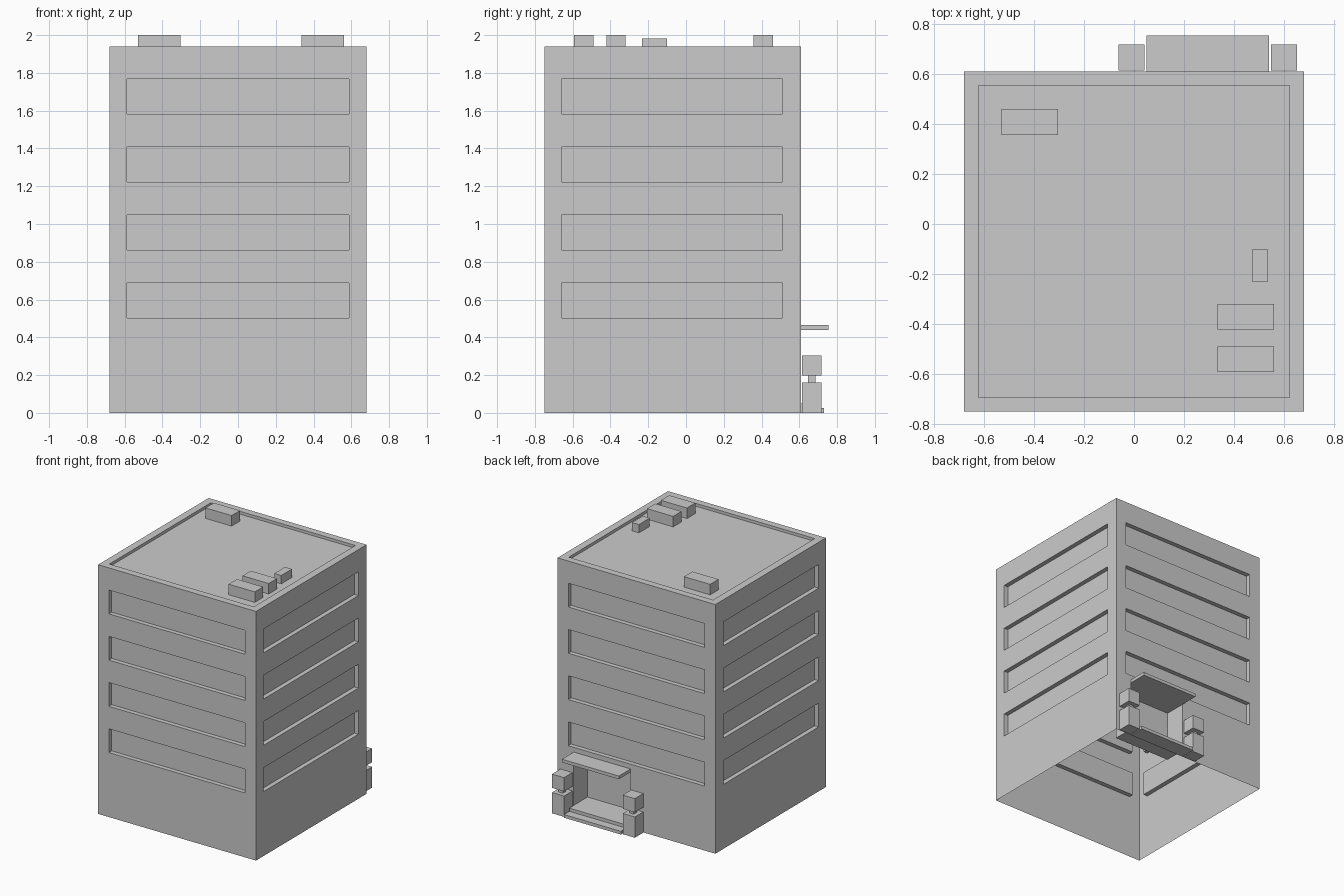
import bpy, bmesh
from mathutils import Vector

if "Cube" in bpy.data.objects:
    bpy.data.objects.remove(bpy.data.objects["Cube"])


def finish(bm, name):
    mesh = bpy.data.meshes.new(name)
    bm.to_mesh(mesh)
    bm.free()
    obj = bpy.data.objects.new(name, mesh)
    bpy.context.collection.objects.link(obj)
    return obj


def cube(x, y, z):
    bm = bmesh.new()
    bmesh.ops.create_cube(bm, size=1)
    for v in bm.verts:
        v.co = [lo + (hi - lo) * (c + 0.5) for (lo, hi), c in zip((x, y, z), v.co)]
    return bm


def box(name, x, y, z):
    return finish(cube(x, y, z), name)


def cut(bm, axis, values):
    normal = Vector((0, 0, 0))
    normal[axis] = 1
    for value in values:
        bmesh.ops.bisect_plane(bm, geom=bm.verts[:] + bm.edges[:] + bm.faces[:],
                               plane_co=normal * value, plane_no=normal, dist=1e-5)


def recess(bm, normal, plane, depth, limits):
    """Push the faces on one side that lie inside the limits inward."""
    normal = Vector(normal)
    bm.normal_update()
    faces = []
    for f in bm.faces:
        c = f.calc_center_median()
        if (f.normal.dot(normal) > 0.9 and abs(c.dot(normal) - plane) < 1e-3
                and all(lo < c[a] < hi for a, (lo, hi) in limits.items())):
            faces.append(f)
    new = bmesh.ops.extrude_face_region(bm, geom=faces)["geom"]
    bmesh.ops.translate(bm, vec=normal * -depth,
                        verts=[g for g in new if isinstance(g, bmesh.types.BMVert)])
    old = [f for f in faces if f.is_valid]
    if old:
        bmesh.ops.delete(bm, geom=old, context='FACES')


WX, WY = (-0.587, 0.587), (-0.66, 0.51)      # window bands
RX, RY = (-0.622, 0.622), (-0.695, 0.555)    # roof inside the parapet
DX, DZ = (0.05, 0.54), (0.05, 0.44)          # entrance
floors = [(0.502 + 0.36 * i, 0.687 + 0.36 * i) for i in range(4)]

# Building shell, open underneath
bm = cube((-0.68, 0.68), (-0.75, 0.61), (0, 1.94))
bmesh.ops.delete(bm, geom=[f for f in bm.faces if f.normal.z < -0.9 or
                           f.calc_center_median().z < 0.01], context='FACES_ONLY')
cut(bm, 0, WX + RX + DX)
cut(bm, 1, WY + RY)
cut(bm, 2, DZ + tuple(z for band in floors for z in band))

for band in floors:
    recess(bm, (0, -1, 0), 0.75, 0.035, {0: WX, 2: band})
    recess(bm, (0, 1, 0), 0.61, 0.035, {0: WX, 2: band})
    recess(bm, (1, 0, 0), 0.68, 0.035, {1: WY, 2: band})
    recess(bm, (-1, 0, 0), 0.68, 0.035, {1: WY, 2: band})
recess(bm, (0, 0, 1), 1.94, 0.022, {0: RX, 1: RY})
recess(bm, (0, 1, 0), 0.61, 0.17, {0: DX, 2: DZ})
finish(bm, "building_shell")

# Rooftop units
for i, (x, y, top) in enumerate([((-0.53, -0.305), (0.357, 0.46), 2.0),
                                 ((0.335, 0.56), (-0.593, -0.49), 2.0),
                                 ((0.335, 0.56), (-0.422, -0.32), 2.0),
                                 ((0.475, 0.535), (-0.232, -0.1), 1.983)]):
    box(f"roof_unit_{i}", x, y, (1.918, top))

# Entrance canopy and steps
box("entrance_canopy", DX, (0.61, 0.755), (0.44, 0.465))
box("upper_step", DX, (0.61, 0.665), (0.025, 0.05))
box("lower_step", DX, (0.61, 0.73), (0, 0.025))

# Stacked block posts either side of the entrance
for side, cx in (("left", -0.01), ("right", 0.60)):
    for part, r, z in (("base", 0.052, (0, 0.162)),
                       ("neck", 0.019, (0.162, 0.198)),
                       ("top", 0.052, (0.198, 0.305))):
        box(f"{side}_post_{part}", (cx - r, cx + r), (0.666 - r, 0.666 + r), z)
